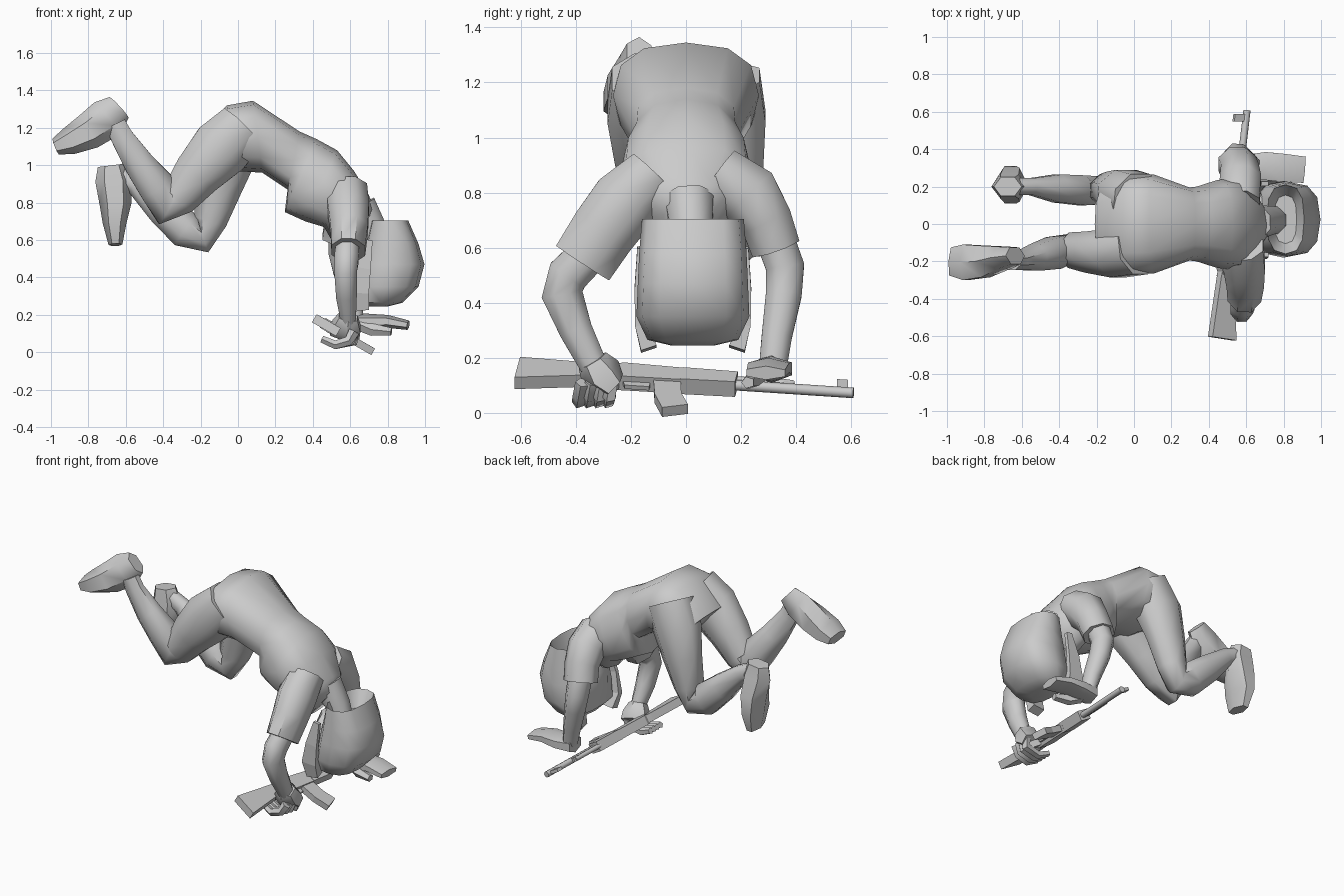
import bpy, bmesh, math
from mathutils import Vector as V

def finish(name, bm, smooth=50):
    bmesh.ops.recalc_face_normals(bm, faces=bm.faces)
    me = bpy.data.meshes.new(name)
    bm.to_mesh(me)
    bm.free()
    ob = bpy.data.objects.new(name, me)
    bpy.context.collection.objects.link(ob)
    if smooth:
        bpy.ops.object.select_all(action='DESELECT')
        ob.select_set(True)
        bpy.context.view_layer.objects.active = ob
        bpy.ops.object.shade_smooth_by_angle(angle=math.radians(smooth))
    return ob

def skin(bm, rings):
    rings = [[bm.verts.new(p) for p in r] for r in rings]
    n = len(rings[0])
    for a, b in zip(rings, rings[1:]):
        for i in range(n):
            j = (i + 1) % n
            bm.faces.new((a[i], a[j], b[j], b[i]))
    bm.faces.new(rings[0])
    bm.faces.new(rings[-1])

def limb(name, pts, side=(0, 1, 0), n=8, smooth=50):
    """Loft through rows of x, y, z, half width along side, half depth."""
    c = [V(p[:3]) for p in pts]
    rings = []
    for i, p in enumerate(pts):
        t = (c[min(i + 1, len(c) - 1)] - c[max(i - 1, 0)]).normalized()
        s = V(side)
        s = (s - t * s.dot(t)).normalized()
        d = t.cross(s)
        angs = [2 * math.pi * (k + .5) / n for k in range(n)]
        m = math.cos(math.pi / n)
        rings.append([c[i] + s * (p[3] * math.cos(a) / m) + d * (p[4] * math.sin(a) / m) for a in angs])
    bm = bmesh.new()
    skin(bm, rings)
    return finish(name, bm, smooth)

# Torso: each station gives back point, belly point and half width
bm = bmesh.new()
rings = []
for bx, bz, fx, fz, w in [(-.21, 1.15, -.10, 1.02, .19), (-.06, 1.32, -.02, .97, .27),
                          (.08, 1.345, .13, .96, .265), (.33, 1.18, .265, .87, .195),
                          (.42, 1.14, .25, .75, .20), (.53, 1.08, .36, .70, .235),
                          (.62, .97, .46, .67, .245), (.70, .84, .50, .60, .17), (.73, .76, .57, .57, .09)]:
    b, f = V((bx, 0, bz)), V((fx, 0, fz))
    r = []
    for k in range(12):
        a = 2 * math.pi * k / 12
        co, si = math.cos(a), math.sin(a)
        sq = lambda v: math.copysign(abs(v) ** .8, v)
        r.append((b + f) / 2 + (b - f) / 2 * sq(co) + V((0, w * sq(si), 0)))
    rings.append(r)
skin(bm, rings)
finish("torso", bm, 60)

# Legs and feet
limb("right_leg", [(.02, -.13, 1.20, .14, .14), (-.09, -.155, 1.09, .13, .16), (-.22, -.15, .95, .11, .13),
                   (-.32, -.14, .82, .095, .10), (-.375, -.14, .775, .08, .10), (-.43, -.155, .88, .085, .10),
                   (-.53, -.18, 1.01, .07, .08), (-.62, -.20, 1.15, .045, .06), (-.655, -.20, 1.22, .045, .055)])
limb("left_leg", [(.02, .13, 1.20, .14, .14), (-.05, .165, 1.06, .125, .15), (-.10, .18, .88, .10, .12),
                  (-.15, .18, .70, .085, .09), (-.185, .18, .61, .075, .08), (-.28, .18, .655, .08, .10),
                  (-.41, .19, .77, .075, .085), (-.55, .20, .90, .045, .055), (-.63, .20, .94, .045, .05)])
limb("right_foot", [(-.635, -.17, 1.31, .045, .065), (-.70, -.18, 1.25, .06, .095),
                    (-.80, -.20, 1.18, .085, .085), (-.90, -.205, 1.13, .095, .065), (-.975, -.20, 1.10, .075, .04)], n=6)
limb("left_foot", [(-.675, .20, 1.0, .05, .065), (-.665, .20, .92, .065, .085),
                   (-.655, .21, .80, .09, .075), (-.66, .21, .69, .10, .055), (-.655, .20, .575, .07, .032)], n=6)

# Sleeves and arms
X = (1, 0, 0)
limb("right_sleeve", [(.58, -.12, .87, .11, .10), (.59, -.22, .765, .11, .125),
                      (.595, -.30, .66, .10, .12), (.59, -.375, .545, .09, .115)], X)
limb("left_sleeve", [(.56, .12, .87, .11, .10), (.57, .23, .79, .11, .115),
                     (.565, .29, .70, .10, .095), (.55, .325, .60, .10, .09)], X)
limb("right_arm", [(.59, -.33, .60, .06, .07), (.58, -.43, .50, .065, .075), (.575, -.45, .43, .06, .075),
                   (.58, -.40, .30, .055, .06), (.59, -.335, .17, .04, .05)], X)
limb("left_arm", [(.555, .32, .64, .07, .07), (.55, .36, .53, .065, .07), (.57, .355, .43, .06, .065),
                  (.61, .33, .28, .05, .055), (.635, .315, .16, .04, .05)], X)

# Hands
limb("right_palm", [(.59, -.34, .19, .05, .05), (.58, -.31, .14, .075, .07), (.57, -.27, .10, .08, .05)], X, 6)
for i in range(4):
    y = -.27 - i * .035
    limb("right_finger", [(.62, y, .11, .022, .025), (.62 - i * .01, y - .01, .06, .022, .022),
                          (.52, y - .015, .04, .02, .02), (.45, y, .07, .016, .016)], n=5)
limb("left_palm", [(.60, .31, .16, .06, .045), (.70, .31, .16, .075, .04), (.80, .30, .165, .075, .03),
                   (.91, .29, .145, .07, .022)], n=6)
limb("left_thumb", [(.65, .27, .15, .03, .03), (.72, .24, .12, .025, .028), (.82, .225, .11, .02, .018)], n=5)

# Neck, hair with an open hem, and face (the head hangs crown down)
limb("neck", [(.65, .01, .78, .09, .09), (.72, .02, .66, .075, .075), (.76, .02, .52, .07, .07)])
bm = bmesh.new()
rings = []
for x0, x1, z, w in [(.75, .87, .60, .13), (.71, .91, .705, .185), (.68, .965, .58, .195), (.65, .997, .47, .20),
                     (.635, .965, .35, .205), (.65, .88, .265, .165), (.70, .80, .245, .08)]:
    rings.append([V(((x0 + x1) / 2 + (x1 - x0) / 2 * math.copysign(abs(math.cos(a)) ** .75, math.cos(a)),
                     .025 + w * math.copysign(abs(math.sin(a)) ** .75, math.sin(a)), z))
                  for a in [2 * math.pi * k / 12 for k in range(12)]])
skin(bm, rings)
finish("hair", bm)
limb("face", [(.665, .025, .59, .06, .05), (.66, .025, .53, .12, .06), (.655, .025, .42, .15, .05),
              (.65, .025, .30, .16, .03)])
for s in (-1, 1):
    limb("fringe_lock", [(.70, .025 + s * .19, .60, .012, .02), (.67, .025 + s * .20, .45, .012, .04),
                         (.65, .025 + s * .19, .32, .02, .05), (.66, .025 + s * .16, .232, .03, .04)], n=4, smooth=0)

# Rifle in its own frame: l along the barrel, d towards the magazine, w sideways
BUTT, MUZZLE = V((.455, -.61, .155)), V((.60, .61, .075))
L = (MUZZLE - BUTT).normalized()
D = V((.87, 0, -.5))
D = (D - L * D.dot(L)).normalized()
W = L.cross(D)

def plate(name, outline, w):
    bm = bmesh.new()
    skin(bm, [[BUTT + L * l + D * d + W * (s * w) for l, d in outline] for s in (-1, 1)])
    return finish(name, bm, 0)

def rod(name, l0, l1, d, r):
    a, b = BUTT + L * l0 + D * d, BUTT + L * l1 + D * d
    limb(name, [(*a, r, r), (*b, r, r)], D, 8)

plate("stock", [(0, -.055), (.32, -.045), (.38, -.04), (.38, .04), (.28, .04), (0, .095)], .025)
plate("receiver", [(.34, -.035), (.38, -.055), (.60, -.045), (.62, .04), (.34, .045)], .03)
plate("handguard", [(.60, -.045), (.80, -.04), (.80, .035), (.60, .04)], .032)
plate("magazine", [(.50, .03), (.60, .03), (.615, .12), (.65, .20), (.56, .235), (.52, .14)], .02)
plate("grip", [(.32, .03), (.38, .03), (.35, .15), (.29, .14)], .02)
plate("trigger_guard", [(.39, .04), (.49, .04), (.49, .07), (.40, .07)], .008)
rod("barrel", .78, 1.23, .005, .018)
rod("gas_tube", .78, 1.0, -.03, .014)
plate("gas_block", [(.97, -.04), (1.01, -.03), (1.01, .015), (.97, .015)], .014)
plate("front_sight", [(1.16, -.07), (1.20, -.07), (1.21, 0), (1.17, 0)], .01)
